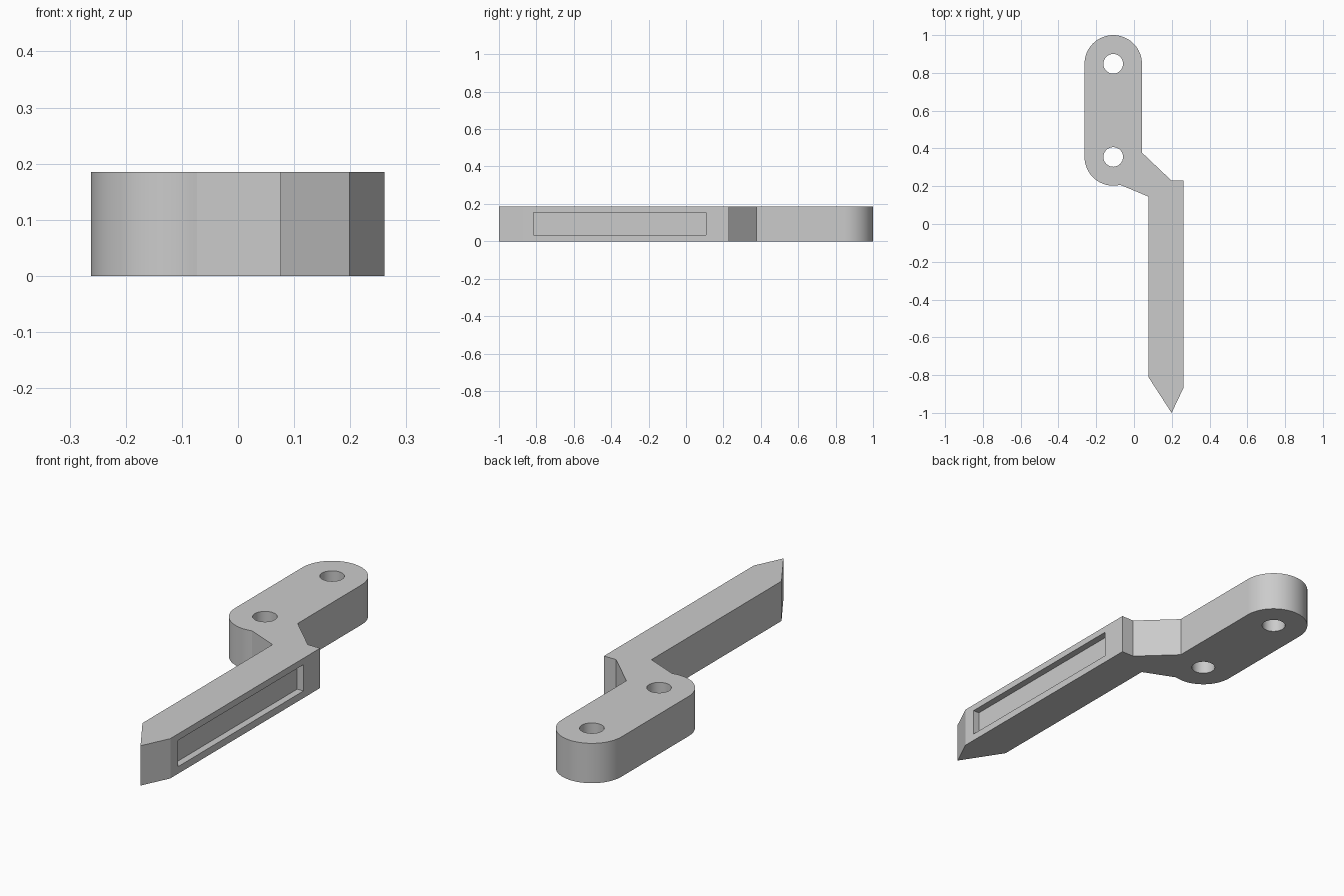
import bpy, bmesh
from math import sin, cos, radians
from mathutils import Vector

if "Cube" in bpy.data.objects:
    bpy.data.objects.remove(bpy.data.objects["Cube"])

HEIGHT = 0.185
HOLE_X, HOLE_YS = -0.11, (0.355, 0.848)
END_RADIUS, HOLE_RADIUS = 0.152, 0.052

grey = bpy.data.materials.new("plain grey")
grey.use_nodes = True
colour = (0.6, 0.6, 0.6, 1)
grey.diffuse_color = colour
grey.node_tree.nodes["Principled BSDF"].inputs["Base Color"].default_value = colour


def arc(cx, cy, r, start, end, steps):
    angles = [radians(start + (end - start) * i / steps) for i in range(steps + 1)]
    return [(cx + r * cos(a), cy + r * sin(a)) for a in angles]


def extrude_outline(name, points, z0, z1):
    bm = bmesh.new()
    base = bm.faces.new([bm.verts.new((x, y, z0)) for x, y in points])
    top = bmesh.ops.extrude_face_region(bm, geom=[base])["geom"]
    verts = [v for v in top if isinstance(v, bmesh.types.BMVert)]
    bmesh.ops.translate(bm, verts=verts, vec=Vector((0, 0, z1 - z0)))
    bmesh.ops.recalc_face_normals(bm, faces=bm.faces)
    mesh = bpy.data.meshes.new(name)
    bm.to_mesh(mesh)
    bm.free()
    obj = bpy.data.objects.new(name, mesh)
    bpy.context.collection.objects.link(obj)
    mesh.materials.append(grey)
    return obj


# One outline: rounded mounting plate, cranked neck and pointed bar
outline = arc(HOLE_X, HOLE_YS[1], END_RADIUS, 0, 180, 32)
outline += arc(HOLE_X, HOLE_YS[0], END_RADIUS, 180, 284, 20)
outline += [(0.076, 0.145), (0.076, -0.81), (0.199, -1.0), (0.261, -0.87),
            (0.261, 0.23), (0.198, 0.23), (0.042, 0.378)]
bracket = extrude_outline("bracket_arm", outline, 0, HEIGHT)

# Two bolt holes and the shallow slot in the outer side
cutters = [extrude_outline("bolt_hole_cutter", arc(HOLE_X, y, HOLE_RADIUS, 0, 348.75, 31),
                           -0.1, HEIGHT + 0.1) for y in HOLE_YS]
slot = [(0.229, -0.815), (0.35, -0.815), (0.35, 0.108), (0.229, 0.108)]
cutters.append(extrude_outline("side_slot_cutter", slot, 0.033, 0.155))

bpy.context.view_layer.objects.active = bracket
for cutter in cutters:
    mod = bracket.modifiers.new(cutter.name, "BOOLEAN")
    mod.operation, mod.solver, mod.object = "DIFFERENCE", "EXACT", cutter
    bpy.ops.object.modifier_apply(modifier=mod.name)
    bpy.data.objects.remove(cutter)

bpy.ops.object.select_all(action="DESELECT")
bracket.select_set(True)
bpy.ops.object.shade_smooth_by_angle(angle=radians(25))
